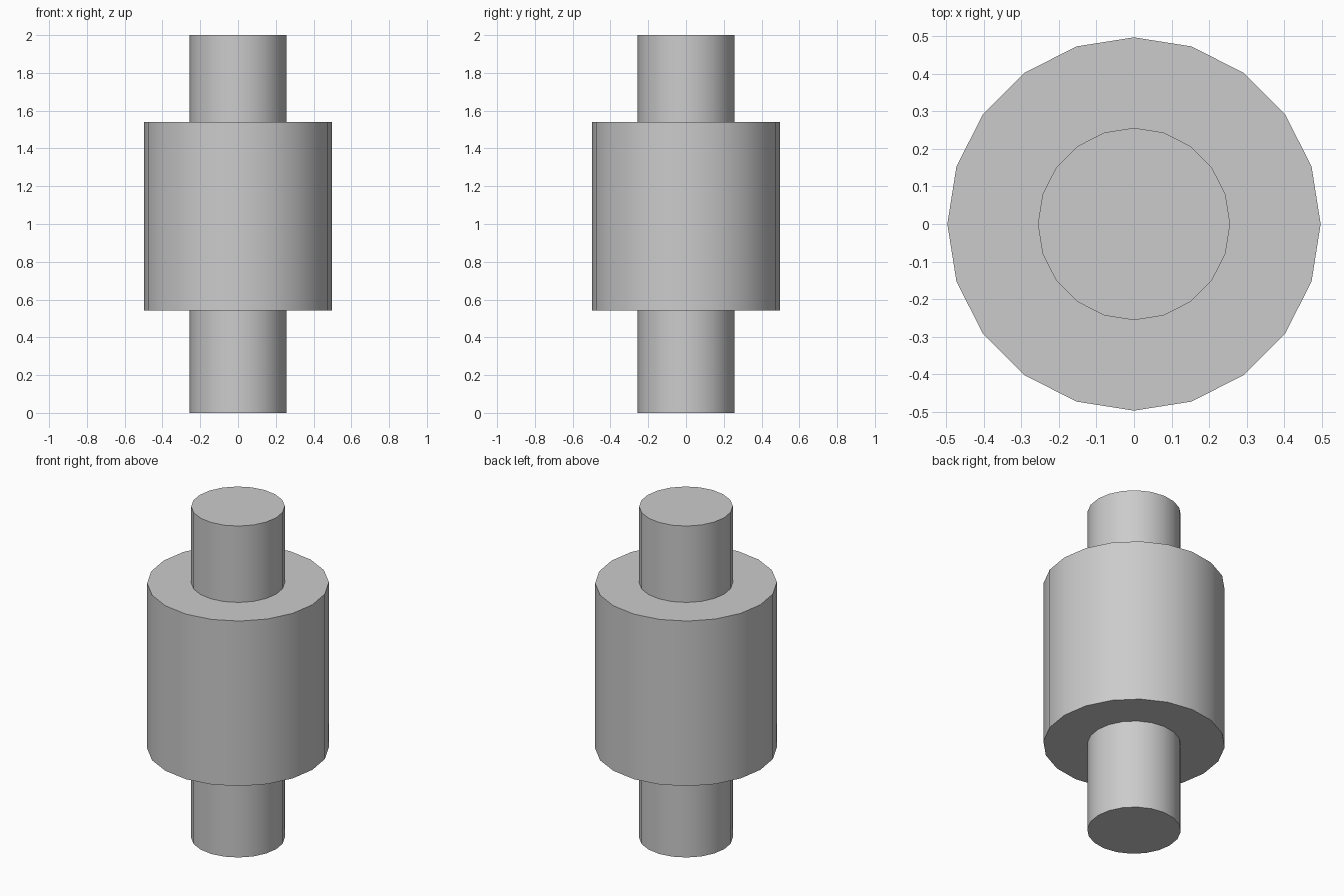
import bpy
import math

if "Cube" in bpy.data.objects:
    bpy.data.objects.remove(bpy.data.objects["Cube"])

SIDES = 20


def cylinder(name, radius, z0, z1):
    bpy.ops.mesh.primitive_cylinder_add(
        vertices=SIDES, radius=radius, depth=z1 - z0,
        location=(0, 0, (z0 + z1) / 2))
    obj = bpy.context.object
    obj.name = name
    bpy.ops.object.shade_smooth_by_angle(angle=math.radians(30))
    return obj


# Thin shaft running the full height
cylinder("shaft", 0.256, 0.0, 2.0)

# Wide drum around the middle of the shaft
cylinder("drum", 0.497, 0.543, 1.539)
